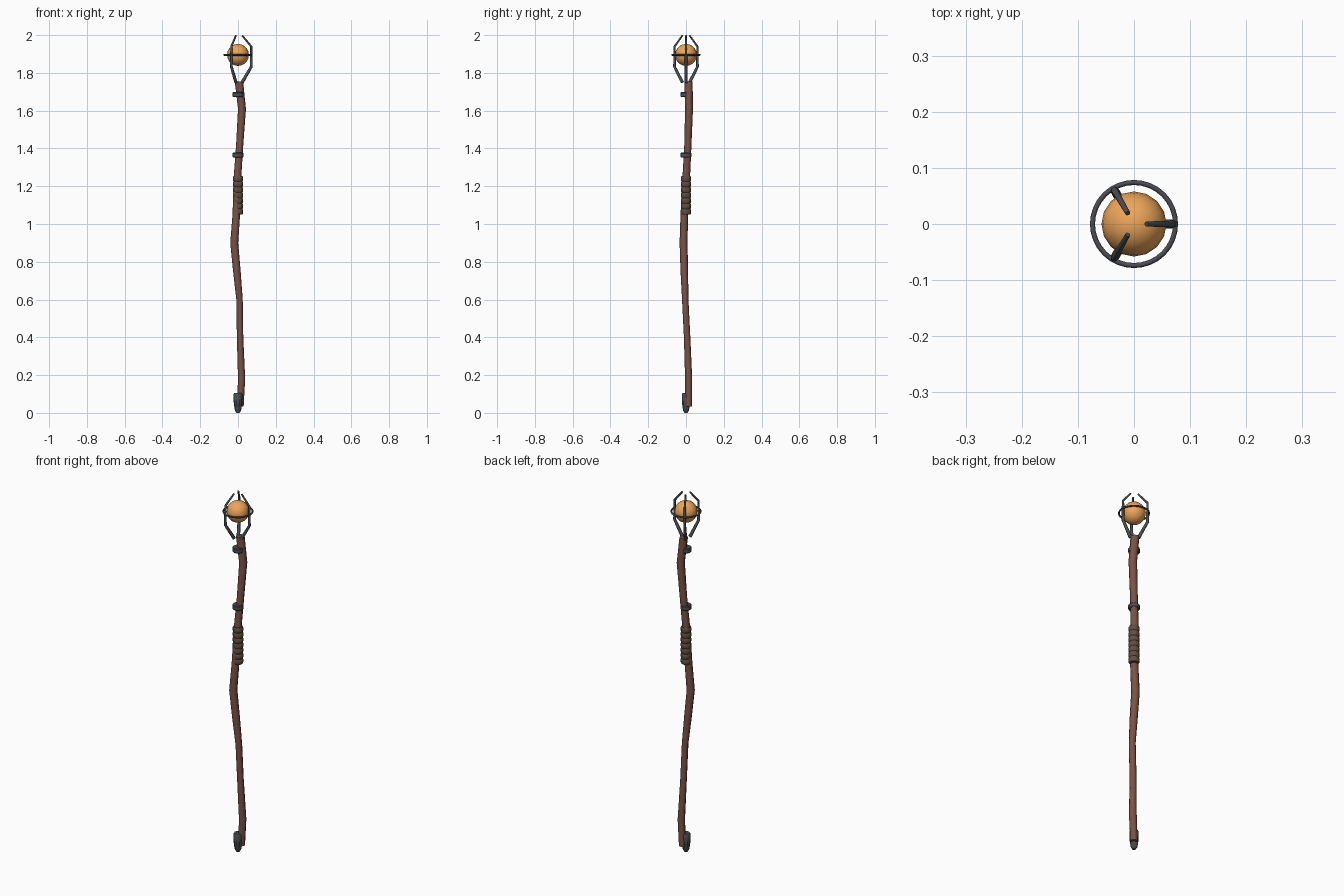
import bpy, math
from mathutils import Vector, Matrix

if "Cube" in bpy.data.objects:
    bpy.data.objects.remove(bpy.data.objects["Cube"])


def material(name, rgb):
    m = bpy.data.materials.new(name)
    m.diffuse_color = (*rgb, 1)
    m.use_nodes = True
    m.node_tree.nodes["Principled BSDF"].inputs["Base Color"].default_value = m.diffuse_color
    return m


WOOD = material("red_wood", (0.20, 0.085, 0.06))
IRON = material("dark_iron", (0.07, 0.075, 0.085))
LEATHER = material("leather", (0.12, 0.08, 0.05))
AMBER = material("amber", (0.85, 0.38, 0.10))


def finish(ob, name, mat, angle=50):
    ob.name = name
    ob.data.materials.append(mat)
    bpy.ops.object.select_all(action='DESELECT')
    ob.select_set(True)
    bpy.context.view_layer.objects.active = ob
    bpy.ops.object.shade_smooth_by_angle(angle=math.radians(angle))
    return ob


def loft(name, rings, mat, angle=50):
    """Skin a list of equal-length vertex rings and cap both ends."""
    n = len(rings[0])
    verts = [v for r in rings for v in r]
    faces = [(i * n + j, i * n + (j + 1) % n, (i + 1) * n + (j + 1) % n, (i + 1) * n + j)
             for i in range(len(rings) - 1) for j in range(n)]
    faces += [tuple(reversed(range(n))), tuple(range(len(verts) - n, len(verts)))]
    me = bpy.data.meshes.new(name)
    me.from_pydata(verts, [], faces)
    ob = bpy.data.objects.new(name, me)
    bpy.context.collection.objects.link(ob)
    return finish(ob, name, mat, angle)


def circle(center, r, n, rot=None):
    pts = [Vector((r * math.cos(2 * math.pi * k / n), r * math.sin(2 * math.pi * k / n), 0))
           for k in range(n)]
    return [Vector(center) + (rot @ p if rot else p) for p in pts]


def lathe(name, profile, n, mat, angle=35):
    return loft(name, [circle((0, 0, z), r, n) for r, z in profile], mat, angle)


# Crooked wooden shaft: x, y, z, radius
path = [(0.012, 0.014, 0.035, 0.018), (0.019, 0.014, 0.18, 0.019), (0.011, 0.006, 0.40, 0.017),
        (0.008, -0.004, 0.60, 0.017), (-0.006, -0.009, 0.75, 0.020), (-0.020, -0.013, 0.90, 0.021),
        (-0.009, -0.009, 1.05, 0.020), (-0.002, 0.002, 1.26, 0.020), (0.009, 0.010, 1.42, 0.019),
        (0.021, 0.016, 1.61, 0.021), (0.005, 0.013, 1.755, 0.022)]
loft("shaft", [circle((x, y, z), r, 8) for x, y, z, r in path], WOOD)

# Foot ferrule
lathe("foot_ferrule", [(0.008, 0), (0.016, 0.012), (0.020, 0.035), (0.023, 0.06), (0.023, 0.10),
                       (0.020, 0.105)], 10, IRON)

# Ribbed leather grip
grip = [(0.024, 1.05)]
ribs, step = 7, 0.205 / 7
for i in range(ribs):
    z = 1.05 + i * step
    grip += [(0.0275, z + step * 0.25), (0.0275, z + step * 0.75), (0.024, z + step)]
lathe("leather_grip", grip, 12, LEATHER)

# Metal bands
for i, z in enumerate((1.365, 1.685)):
    lathe(f"band_{i + 1}", [(0.026, z - 0.013), (0.029, z - 0.009), (0.029, z + 0.009),
                            (0.026, z + 0.013)], 12, IRON)

# Orb
bpy.ops.mesh.primitive_uv_sphere_add(segments=16, ring_count=10, radius=0.058, location=(0, 0, 1.895))
finish(bpy.context.object, "orb", AMBER)

# Ring around the orb
bpy.ops.mesh.primitive_torus_add(major_radius=0.074, minor_radius=0.0045, major_segments=32,
                                 minor_segments=8, location=(0, 0, 1.895))
finish(bpy.context.object, "orb_ring", IRON)

# Three claws holding the orb
claw = [(0.022, 1.75, 0.009), (0.070, 1.832, 0.0075), (0.070, 1.94, 0.006), (0.022, 1.998, 0.0045)]
tilts = (30, 15, -20, -40)
for i in range(3):
    spin = Matrix.Rotation(math.radians(120 * i), 3, 'Z')
    rings = [circle(spin @ Vector((x, 0, z)), r, 8,
                    spin @ Matrix.Rotation(math.radians(t), 3, 'Y'))
             for (x, z, r), t in zip(claw, tilts)]
    loft(f"claw_{i + 1}", rings, IRON)
